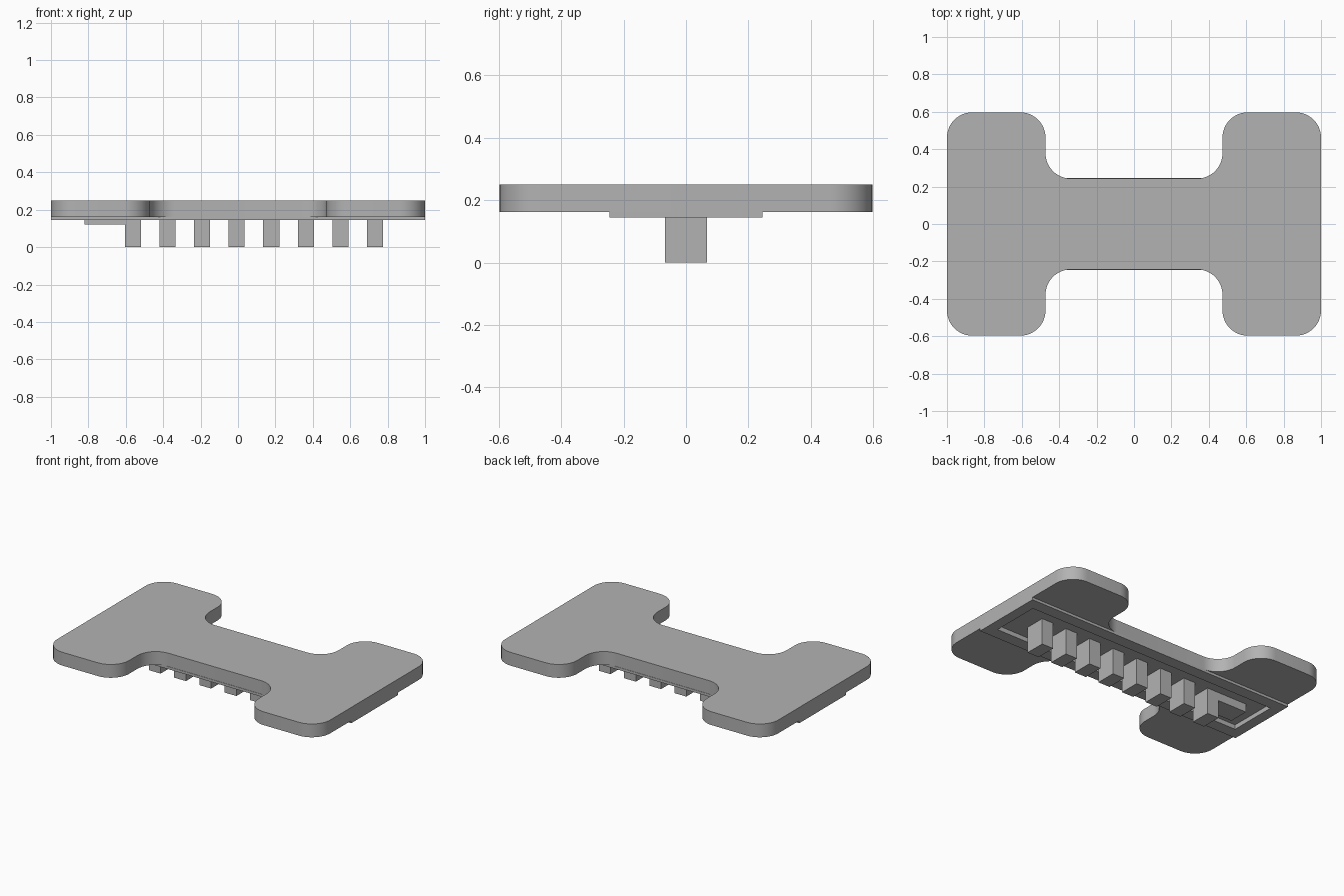
import bpy, bmesh, math
from mathutils import Vector

if "Cube" in bpy.data.objects:
    bpy.data.objects.remove(bpy.data.objects["Cube"], do_unlink=True)

grey = bpy.data.materials.new("light grey")
grey.use_nodes = True
colour = (0.45, 0.45, 0.45, 1)
grey.diffuse_color = colour
grey.node_tree.nodes["Principled BSDF"].inputs["Base Color"].default_value = colour


def finish(name, bm):
    mesh = bpy.data.meshes.new(name)
    bmesh.ops.recalc_face_normals(bm, faces=bm.faces)
    bm.to_mesh(mesh)
    bm.free()
    mesh.materials.append(grey)
    obj = bpy.data.objects.new(name, mesh)
    bpy.context.collection.objects.link(obj)
    return obj


def box(name, lo, hi):
    bm = bmesh.new()
    bmesh.ops.create_cube(bm, size=1)
    for v in bm.verts:
        v.co = [a + (b - a) * (c + 0.5) for a, b, c in zip(lo, hi, v.co)]
    return finish(name, bm)


def rounded(points, radius, steps=12):
    """Round every right-angled corner of a closed outline."""
    out = []
    for i, p in enumerate(points):
        p = Vector(p)
        u = (Vector(points[i - 1]) - p).normalized()
        w = (Vector(points[(i + 1) % len(points)]) - p).normalized()
        for k in range(steps + 1):
            t = math.pi / 2 * k / steps
            out.append(p + radius * (u * (1 - math.sin(t)) + w * (1 - math.cos(t))))
    return out


# Plate: wide ends joined by a narrow middle, all corners rounded
end_y, neck_x, neck_y = 0.597, 0.473, 0.243
outline = [(1, -end_y), (1, end_y), (neck_x, end_y), (neck_x, neck_y),
           (-neck_x, neck_y), (-neck_x, end_y), (-1, end_y), (-1, -end_y),
           (-neck_x, -end_y), (-neck_x, -neck_y), (neck_x, -neck_y), (neck_x, -end_y)]
bm = bmesh.new()
face = bm.faces.new([bm.verts.new((p.x, p.y, 0.162)) for p in rounded(outline, 0.135)])
top = bmesh.ops.extrude_face_region(bm, geom=[face])["geom"]
for v in top:
    if isinstance(v, bmesh.types.BMVert):
        v.co.z = 0.25
plate = finish("plate", bm)

# Raised strip along the underside
strip = box("underside_strip", (-1, -0.245, 0.145), (1, 0.245, 0.162))

# Shallow rectangular recess in the strip and plate
cutter = box("recess_cutter", (-0.93, -0.165, 0.1), (0.93, 0.165, 0.175))
cutter.hide_render = True
cutter.hide_viewport = True
for obj in (plate, strip):
    cut = obj.modifiers.new("recess", 'BOOLEAN')
    cut.object = cutter
    cut.operation = 'DIFFERENCE'
    cut.solver = 'EXACT'

# Flat bar at one end and the row of teeth
box("end_bar", (-0.82, -0.068, 0.12), (-0.56, 0.068, 0.18))
for i in range(8):
    x = -0.562 + i * 0.185
    box(f"tooth_{i + 1}", (x - 0.043, -0.068, 0), (x + 0.043, 0.068, 0.18))

# Smooth rounded sides with crisp edges
bpy.ops.object.select_all(action='DESELECT')
plate.select_set(True)
bpy.context.view_layer.objects.active = plate
bpy.ops.object.shade_smooth_by_angle(angle=math.radians(30))
